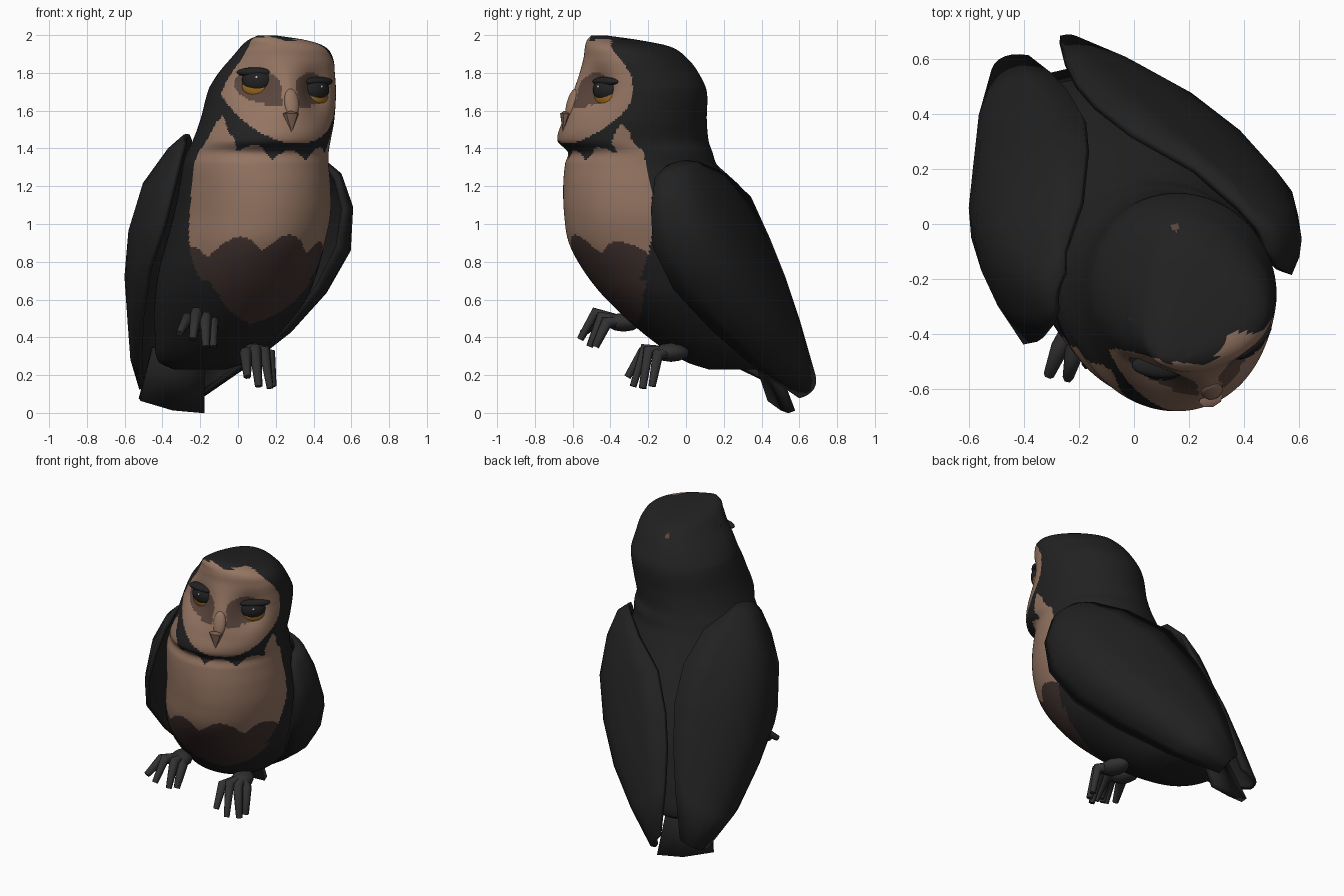
import bpy, math
from mathutils import Vector

if "Cube" in bpy.data.objects:
    bpy.data.objects.remove(bpy.data.objects["Cube"])

YAW = math.radians(18)
E = Vector((math.cos(YAW), math.sin(YAW), 0))     # sideways
F = Vector((math.sin(YAW), -math.cos(YAW), 0))    # forward
UP = Vector((0, 0, 1))
HEAD = Vector((.17, -.27, 0))


def mat(name, *rgb):
    m = bpy.data.materials.new(name)
    m.diffuse_color = (*rgb, 1)
    m.use_nodes = True
    m.node_tree.nodes["Principled BSDF"].inputs["Base Color"].default_value = m.diffuse_color
    return m


BLACK = mat("black_feathers", .0155, .0155, .0155)
CREAM = mat("tan_feathers", .30, .178, .123)
BROWN = mat("brown_feathers", .05, .03, .027)
PATCH = mat("eye_patch_brown", .10, .058, .045)
AMBER = mat("amber_iris", .36, .15, .012)
PUPIL = mat("pupil_black", .016, .016, .017)
CLAW = mat("claw_grey", .032, .03, .031)
BEAK = mat("beak_brown", .2, .115, .085)
GLINT = mat("eye_glint", .6, .58, .55)


def finish(name, verts, faces, mats, smooth=40):
    me = bpy.data.meshes.new(name)
    me.from_pydata(verts, [], faces)
    for m in mats:
        me.materials.append(m)
    ob = bpy.data.objects.new(name, me)
    bpy.context.collection.objects.link(ob)
    bpy.ops.object.select_all(action='DESELECT')
    ob.select_set(True)
    bpy.context.view_layer.objects.active = ob
    bpy.ops.object.shade_smooth_by_angle(angle=math.radians(smooth))
    return ob


def interp(table, z):
    # smooth interpolation through the table rows
    i = 0
    while i < len(table) - 2 and z > table[i + 1][0]:
        i += 1
    r = [table[max(0, i - 1)], table[i], table[i + 1], table[min(len(table) - 1, i + 2)]]
    h = r[2][0] - r[1][0]
    t = min(1, max(0, (z - r[1][0]) / h))
    out = []
    for k in range(1, len(r[0])):
        m1 = h * (r[2][k] - r[0][k]) / (r[2][0] - r[0][0])
        m2 = h * (r[3][k] - r[1][k]) / (r[3][0] - r[1][0])
        out.append(r[1][k] * (2 * t**3 - 3 * t * t + 1) + m1 * (t**3 - 2 * t * t + t)
                   + r[2][k] * (3 * t * t - 2 * t**3) + m2 * (t**3 - t * t))
    return out


# Body and head: horizontal sections as z, x min, x max, y min, y max
SECTIONS = [
    (.23, -.34, -.06, .12, .46), (.27, -.42, .05, .0, .52), (.4, -.44, .2, -.2, .52),
    (.6, -.44, .36, -.42, .49), (.75, -.42, .42, -.54, .45), (.9, -.38, .46, -.62, .39),
    (1.05, -.34, .49, -.645, .32), (1.2, -.31, .49, -.65, .23), (1.32, -.29, .48, -.64, .16),
    (1.38, -.27, .48, -.625, .14), (1.44, -.24, .49, -.68, .12), (1.55, -.2, .51, -.655, .11),
    (1.7, -.16, .52, -.61, .11), (1.8, -.12, .51, -.57, .07), (1.88, -.06, .495, -.54, .01),
    (1.94, -.01, .45, -.53, -.08), (1.975, .04, .35, -.52, -.25), (1.998, .1, .2, -.5, -.42)]


def surf(phi, z):
    x0, x1, y0, y1 = interp(SECTIONS, z)
    A, B = ((x1 - x0) / 2) ** 2, ((y1 - y0) / 2) ** 2
    d = (B - A) / math.cos(2 * YAW)
    a = math.sqrt(max((A + B - d) / 2, .0005))
    b = math.sqrt(max((A + B + d) / 2, .0005))
    # crown narrows towards the back
    w = .28 * min(1, max(0, (z - 1.72) / .2))
    side = a * math.sin(phi) * (1 + w * (math.cos(phi) - .25))
    p = Vector(((x0 + x1) / 2, (y0 + y1) / 2, z)) + E * side + F * b * math.cos(phi)
    # eye sockets
    l = (p - HEAD).dot(E)
    if math.cos(phi) > 0 and z > 1.45:
        h = z - 1.72 + .08 * l
        p -= F * .07 * math.exp(-((abs(l) - .17) / .1) ** 2 - (h / .11) ** 2)
    return p


CHEST = [(.47, 0), (.52, .33), (.6, .58), (.8, 1.03), (1, 1.27), (1.25, 1.34), (1.4, 1.3), (1.6, 1.15)]


def plumage(p, phi):
    z = p.z
    d = p - HEAD
    l, f = d.dot(E), d.dot(F)
    # tiny brown fleck behind the crown
    if z > 1.8 and (p.x - .15) ** 2 + (p.y + .012) ** 2 < .00022:
        return 3
    # heart shaped facial disc
    h = z - 1.71 + .05 * l
    notch = .03 * max(0, 1 - abs(l - .02) / .1) if h > 0 else 0
    e = 2.6 if h > 0 else 2
    if f > .1 + .35 * max(0, z - 1.75) and abs((l - .008) / .318) ** e + abs((h + notch) / .285) ** e < 1:
        eye = ((abs(l) - .145) / .105) ** 2 + ((h - .012) / .085) ** 2 < 1
        inner = .045 < abs(l) < .13 and -.09 < h < .05
        return 3 if eye or inner else 1
    # chest bib with scalloped collar and belly edge
    if .47 < z < 1.63:
        q = abs(phi)
        collar = (1.335 + .07 * phi * phi - .035 * phi + .06 * abs(math.sin(6 * phi + .6))
                  + .1 * max(0, 1 - abs(q - 1.1) / .2))
        if abs(phi - (.1 if z < .7 else 0)) < interp(CHEST, z)[0] and z < collar:
            edge = .75 + .11 * math.cos(phi) + .085 * abs(math.sin(4.6 * phi + .7))
            return 1 if z > edge else 2
    return 0


NU, NV = 220, 180
zs = [.23 + (1.998 - .23) * i / NV for i in range(NV + 1)]
verts = [surf(2 * math.pi * j / NU - math.pi, z) for z in zs for j in range(NU)]
faces = [(i * NU + j, i * NU + (j + 1) % NU, (i + 1) * NU + (j + 1) % NU, (i + 1) * NU + j)
         for i in range(NV) for j in range(NU)]
caps = [tuple(range(NU))[::-1], tuple(NV * NU + j for j in range(NU))]
body = finish("body_and_head", verts, faces + caps, [BLACK, CREAM, BROWN, PATCH], 60)
for k in range(len(faces)):
    phi = 2 * math.pi * (k % NU + .5) / NU - math.pi
    poly = body.data.polygons[k]
    poly.material_index = plumage(poly.center, phi)


# Wings: stations of upper edge, outer bulge, lower edge from shoulder to tip
def wing(name, stations):
    n, vs = 8, []
    for U, O, L in stations:
        U, O, L = Vector(U), Vector(O), Vector(L)
        C = O * 2 - (U + L) / 2
        vs += [U * (1 - t) ** 2 + C * 2 * t * (1 - t) + L * t * t for t in (j / n for j in range(n + 1))]
    m = n + 1
    fs = [(i * m + j, i * m + j + 1, (i + 1) * m + j + 1, (i + 1) * m + j)
          for i in range(len(stations) - 1) for j in range(n)]
    ob = finish(name, vs, fs, [BLACK], 50)
    s = ob.modifiers.new("thickness", 'SOLIDIFY')
    s.thickness, s.offset = .03, 0


wing("left_wing", [
    ((.43, .0, 1.325), (.46, -.04, 1.32), (.48, -.1, 1.3)),
    ((.38, .06, 1.32), (.52, -.02, 1.27), (.52, -.16, 1.24)),
    ((.22, .2, 1.26), (.55, .05, 1.12), (.56, -.18, 1.08)),
    ((-.01, .33, 1.14), (.51, .18, .9), (.53, -.17, .88)),
    ((-.14, .43, .92), (.375, .33, .68), (.42, -.06, .66)),
    ((-.21, .51, .72), (.2, .465, .48), (.25, .14, .45)),
    ((-.25, .59, .48), (.0, .575, .3), (.0, .38, .24)),
    ((-.27, .67, .2), (-.21, .665, .13), (-.2, .6, .09))])
wing("right_wing", [
    ((-.25, -.18, 1.46), (-.28, -.25, 1.46), (-.28, -.32, 1.43)),
    ((-.25, -.1, 1.44), (-.36, -.2, 1.39), (-.3, -.37, 1.36)),
    ((-.19, .08, 1.37), (-.49, -.08, 1.21), (-.34, -.42, 1.2)),
    ((-.17, .27, 1.2), (-.555, .04, .98), (-.39, -.43, 1.0)),
    ((-.18, .38, .98), (-.565, .15, .74), (-.47, -.3, .76)),
    ((-.24, .48, .74), (-.545, .3, .52), (-.51, -.05, .5)),
    ((-.3, .54, .48), (-.53, .44, .32), (-.52, .2, .28)),
    ((-.38, .6, .18), (-.48, .59, .14), (-.51, .51, .13))])

# Tail fan
top = [(-.45, .36, .34), (-.32, .41, .33), (-.18, .44, .32)]
low = [(-.52, .45, .07), (-.35, .52, .02), (-.18, .56, .005)]
tail = finish("tail", top + low, [(0, 3, 4, 1), (1, 4, 5, 2)], [BLACK])
s = tail.modifiers.new("thickness", 'SOLIDIFY')
s.thickness, s.offset = .04, 0


def blob(name, loc, normal, size, m, seg=24):
    # size is width, height, depth along the normal
    bpy.ops.mesh.primitive_uv_sphere_add(segments=seg, ring_count=seg // 2, location=loc)
    ob = bpy.context.object
    ob.name = name
    ob.scale = size
    ob.rotation_euler = normal.to_track_quat('Z', 'Y').to_euler()
    ob.data.materials.append(m)
    bpy.ops.object.shade_smooth()
    return ob


# Eyes
for side, label in ((-1, "right"), (1, "left")):
    z = 1.725 - side * .025
    p = surf(side * .52, z)
    n = (F + E * side * .4 + UP * .05).normalized()
    blob(label + "_iris", p - n * .01 - UP * .02, n, (.08, .068, .044), AMBER)
    blob(label + "_pupil", p - n * .004 + UP * .012, n, (.08, .066, .05), PUPIL)
    blob(label + "_eyelid", p - n * .008 + UP * .054 + E * side * .01, n, (.1, .026, .042), BLACK)
    blob(label + "_glint", p + n * .042 + UP * .025, n, (.008, .008, .005), GLINT, 8)

# Nose ridge and hooked beak
blob("nose_ridge", surf(0, 1.64) - F * .006, F + UP * .3, (.04, .08, .024), CREAM)
tip = surf(0, 1.575)
ring = [tip + E * .045 * math.cos(a) + F * (.03 * math.sin(a) + .005) + UP * .01
        for a in (math.pi * 2 * k / 8 for k in range(8))]
bv = ring + [tip + F * .012 + UP * .025, tip + F * .022 - UP * .09]
bf = [(k, (k + 1) % 8, 8) for k in range(8)] + [((k + 1) % 8, k, 9) for k in range(8)]
finish("beak", bv, bf, [BEAK])


# Feet: tapered toes from an ankle over a knuckle to the tip
def foot(name, ankle, toes):
    cu = bpy.data.curves.new(name + "_toes", 'CURVE')
    cu.dimensions, cu.bevel_depth, cu.bevel_resolution = '3D', .033, 1
    cu.use_fill_caps = True
    for knuckle, end in toes:
        sp = cu.splines.new('POLY')
        sp.points.add(2)
        for pt, co, r in zip(sp.points, (ankle, knuckle, end), (1.1, 1, .6)):
            pt.co, pt.radius = (*co, 1), r
    cu.materials.append(CLAW)
    bpy.context.collection.objects.link(bpy.data.objects.new(name + "_toes", cu))
    blob(name + "_ankle", ankle, F, (.07, .05, .1), CLAW, 12)


foot("right_foot", (-.2, -.33, .48), [
    ((-.27, -.45, .5), (-.31, -.55, .42)), ((-.22, -.48, .53), (-.24, -.56, .39)),
    ((-.17, -.45, .51), (-.17, -.51, .35)), ((-.13, -.42, .48), (-.13, -.48, .35))])
foot("left_foot", (.09, -.08, .32), [
    ((.04, -.23, .32), (.05, -.31, .19)), ((.09, -.22, .34), (.11, -.28, .14)),
    ((.14, -.2, .33), (.17, -.23, .13)), ((.17, -.15, .31), (.185, -.18, .14))])
